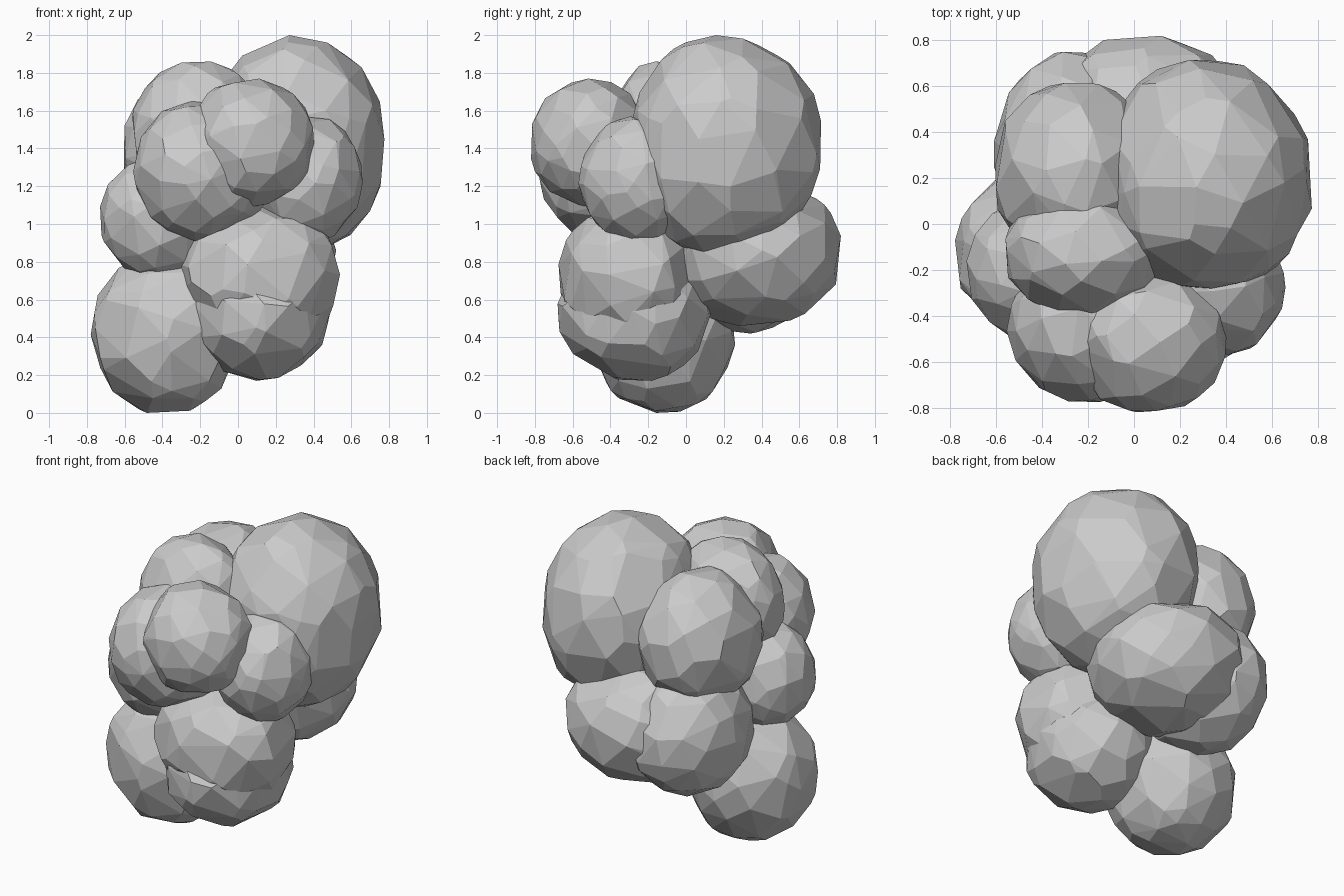
import bpy, bmesh, math, random
from mathutils import Vector

if "Cube" in bpy.data.objects:
    bpy.data.objects.remove(bpy.data.objects["Cube"])

random.seed(5)
GOLDEN = math.pi * (3 - math.sqrt(5))


def boulder(name, core, xs, ys, zs, n=75, power=2.0):
    """Faceted convex lump swelling from its core out to the x, y, z extents."""
    bm = bmesh.new()
    turn = random.uniform(0, 6.28)
    for i in range(n):
        h = 1 - 2 * (i + 0.5) / n
        r = math.sqrt(1 - h * h)
        a = i * GOLDEN + turn
        v = Vector((r * math.cos(a), r * math.sin(a), h))
        v += Vector([random.uniform(-0.17, 0.17) for _ in range(3)])
        v.normalize()
        v /= sum(abs(c) ** power for c in v) ** (1 / power)
        bm.verts.new(v * random.uniform(0.985, 1.0))
    # fit to the extents, each side of the core separately
    for k, (lo, hi) in enumerate((xs, ys, zs)):
        a = min(v.co[k] for v in bm.verts)
        b = max(v.co[k] for v in bm.verts)
        for v in bm.verts:
            c = v.co[k]
            v.co[k] = core[k] + (c / b * (hi - core[k]) if c > 0
                                 else c / a * (lo - core[k]))
    bmesh.ops.convex_hull(bm, input=bm.verts[:])
    loose = [v for v in bm.verts if not v.link_faces]
    bmesh.ops.delete(bm, geom=loose, context='VERTS')
    # merge nearly coplanar triangles into broad facets
    bmesh.ops.dissolve_limit(bm, angle_limit=math.radians(6),
                             verts=bm.verts[:], edges=bm.edges[:])
    bmesh.ops.recalc_face_normals(bm, faces=bm.faces[:])
    me = bpy.data.meshes.new(name)
    bm.to_mesh(me)
    bm.free()
    ob = bpy.data.objects.new(name, me)
    bpy.context.collection.objects.link(ob)
    return ob


# Upper lumps
boulder("large_top_lump", (0.28, 0.16, 1.42),
        (-0.13, 0.775), (-0.285, 0.715), (0.83, 2.0), 95, 2.12)
boulder("front_upper_lump", (0.05, -0.5, 1.43),
        (-0.26, 0.405), (-0.82, -0.2), (1.09, 1.77), 75, 2.1)
boulder("front_left_lump", (-0.22, -0.43, 1.28),
        (-0.555, 0.18), (-0.775, -0.1), (0.91, 1.65))
boulder("front_right_lump", (0.39, -0.27, 1.24),
        (0.06, 0.66), (-0.57, 0.05), (0.91, 1.57))
boulder("upper_left_lump", (-0.22, -0.12, 1.48),
        (-0.56, 0.14), (-0.41, 0.16), (1.12, 1.86))
boulder("back_left_upper_lump", (-0.25, 0.22, 1.38),
        (-0.605, 0.1), (-0.17, 0.615), (0.97, 1.8))

# Middle lumps
boulder("left_middle_lump", (-0.42, -0.2, 1.03),
        (-0.73, -0.1), (-0.5, 0.12), (0.7, 1.36))
boulder("back_middle_lump", (0.03, 0.38, 0.86),
        (-0.38, 0.52), (-0.14, 0.82), (0.46, 1.23))
boulder("back_left_middle_lump", (-0.26, 0.3, 0.82),
        (-0.61, 0.12), (-0.1, 0.75), (0.42, 1.22))
boulder("front_middle_lump", (0.14, -0.3, 0.74),
        (-0.32, 0.54), (-0.675, 0.08), (0.34, 1.1))

# Lower lumps
boulder("front_lower_lump", (0.13, -0.25, 0.53),
        (-0.26, 0.49), (-0.68, 0.13), (0.17, 0.85))
boulder("base_lump", (-0.38, -0.13, 0.44),
        (-0.78, 0.02), (-0.5, 0.26), (0.0, 0.83), 75, 2.1)
